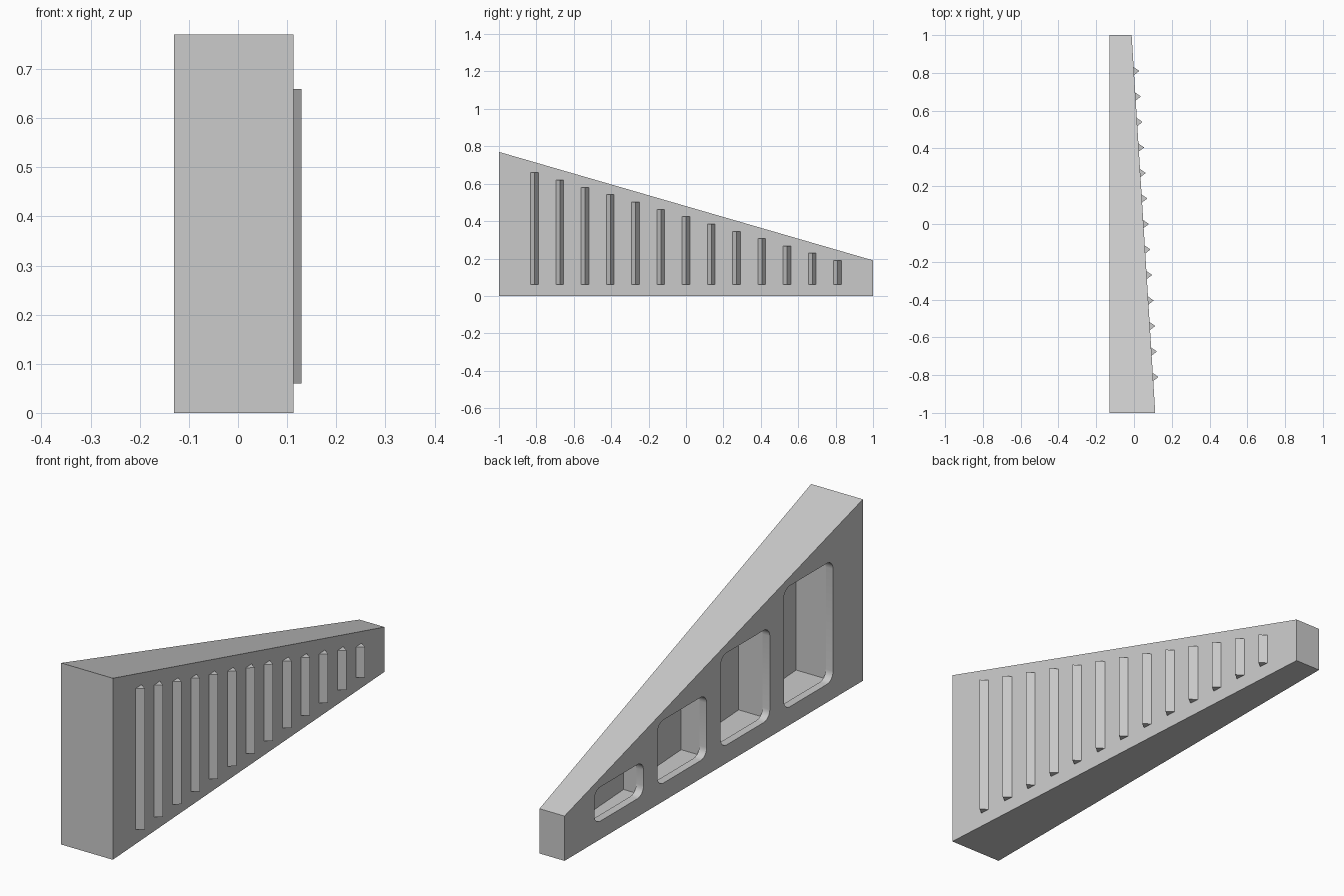
import bpy, math

if "Cube" in bpy.data.objects:
    bpy.data.objects.remove(bpy.data.objects["Cube"], do_unlink=True)

grey = bpy.data.materials.new("plain grey")
grey.use_nodes = True
COLOUR = (0.6, 0.6, 0.6, 1)
grey.diffuse_color = COLOUR
grey.node_tree.nodes["Principled BSDF"].inputs["Base Color"].default_value = COLOUR

BACK = -0.13          # flat side carrying the pockets
WALL = 0.055          # thickness left behind the pockets
LIP = 0.034           # thickness of the rounded pocket rim


def face_x(y):
    """Slanted ribbed side."""
    return 0.05 - 0.0625 * y


def roof_z(y):
    """Sloping top."""
    return 0.48 - 0.29 * y


def loft(name, ring_a, ring_b):
    """Closed solid between two matching rings of points."""
    n = len(ring_a)
    faces = [tuple(reversed(range(n))), tuple(range(n, 2 * n))]
    faces += [(i, (i + 1) % n, (i + 1) % n + n, i + n) for i in range(n)]
    mesh = bpy.data.meshes.new(name)
    mesh.from_pydata(ring_a + ring_b, [], faces)
    mesh.materials.append(grey)
    obj = bpy.data.objects.new(name, mesh)
    bpy.context.collection.objects.link(obj)
    bpy.context.view_layer.objects.active = obj
    bpy.ops.object.select_all(action="DESELECT")
    obj.select_set(True)
    bpy.ops.object.mode_set(mode="EDIT")
    bpy.ops.mesh.select_all(action="SELECT")
    bpy.ops.mesh.normals_make_consistent(inside=False)
    bpy.ops.object.mode_set(mode="OBJECT")
    return obj


def rounded_rect(x, y0, y1, z0, z1, r, steps=6):
    """Rounded rectangle lying in a plane of constant x."""
    corners = [(y1 - r, z1 - r), (y0 + r, z1 - r), (y0 + r, z0 + r), (y1 - r, z0 + r)]
    ring = []
    for k, (cy, cz) in enumerate(corners):
        for s in range(steps + 1):
            a = math.pi / 2 * (k + s / steps)
            ring.append((x, cy + r * math.cos(a), cz + r * math.sin(a)))
    return ring


def cut(target, cutter):
    cutter.hide_render = True
    mod = target.modifiers.new("cut", "BOOLEAN")
    mod.operation = "DIFFERENCE"
    mod.solver = "EXACT"
    mod.object = cutter
    bpy.context.view_layer.objects.active = target
    bpy.ops.object.modifier_apply(modifier=mod.name)
    bpy.data.objects.remove(cutter, do_unlink=True)


# Wedge body: tapers in height and in width
plan = [(BACK, -1), (face_x(-1), -1), (face_x(1), 1), (BACK, 1)]
body = loft("wedge_body", [(x, y, 0) for x, y in plan],
            [(x, y, roof_z(y)) for x, y in plan])

# Four pockets: square cavity behind a rounded rim
for i in range(4):
    y0 = -0.8 + 0.4235 * i
    y1 = y0 + 0.33
    z0, z1 = 0.077, roof_z(y1) - 0.026
    g = 0.003
    xs = BACK + LIP
    area = [(xs, y0 - g), (face_x(y0) - WALL, y0 - g),
            (face_x(y1) - WALL, y1 + g), (xs, y1 + g)]
    cut(body, loft("cavity_cutter", [(x, y, z0 - g) for x, y in area],
                   [(x, y, z1 + g) for x, y in area]))
    cut(body, loft("rim_cutter", rounded_rect(BACK - 0.1, y0, y1, z0, z1, 0.04),
                   rounded_rect(xs + 0.01, y0, y1, z0, z1, 0.04)))

bpy.ops.object.select_all(action="DESELECT")
body.select_set(True)
bpy.context.view_layer.objects.active = body
bpy.ops.object.shade_smooth_by_angle(angle=math.radians(30))

# Thirteen upright triangular ribs on the slanted side
for i in range(13):
    y = -0.81 + 0.135 * i
    half, out, sink = 0.024, 0.029, 0.004
    tri = [(face_x(y - half) - sink, y - half), (face_x(y) + out, y),
           (face_x(y + half) - sink, y + half)]
    loft(f"rib_{i + 1}", [(px, py, 0.06) for px, py in tri],
         [(px, py, roof_z(y) - 0.056) for px, py in tri])
